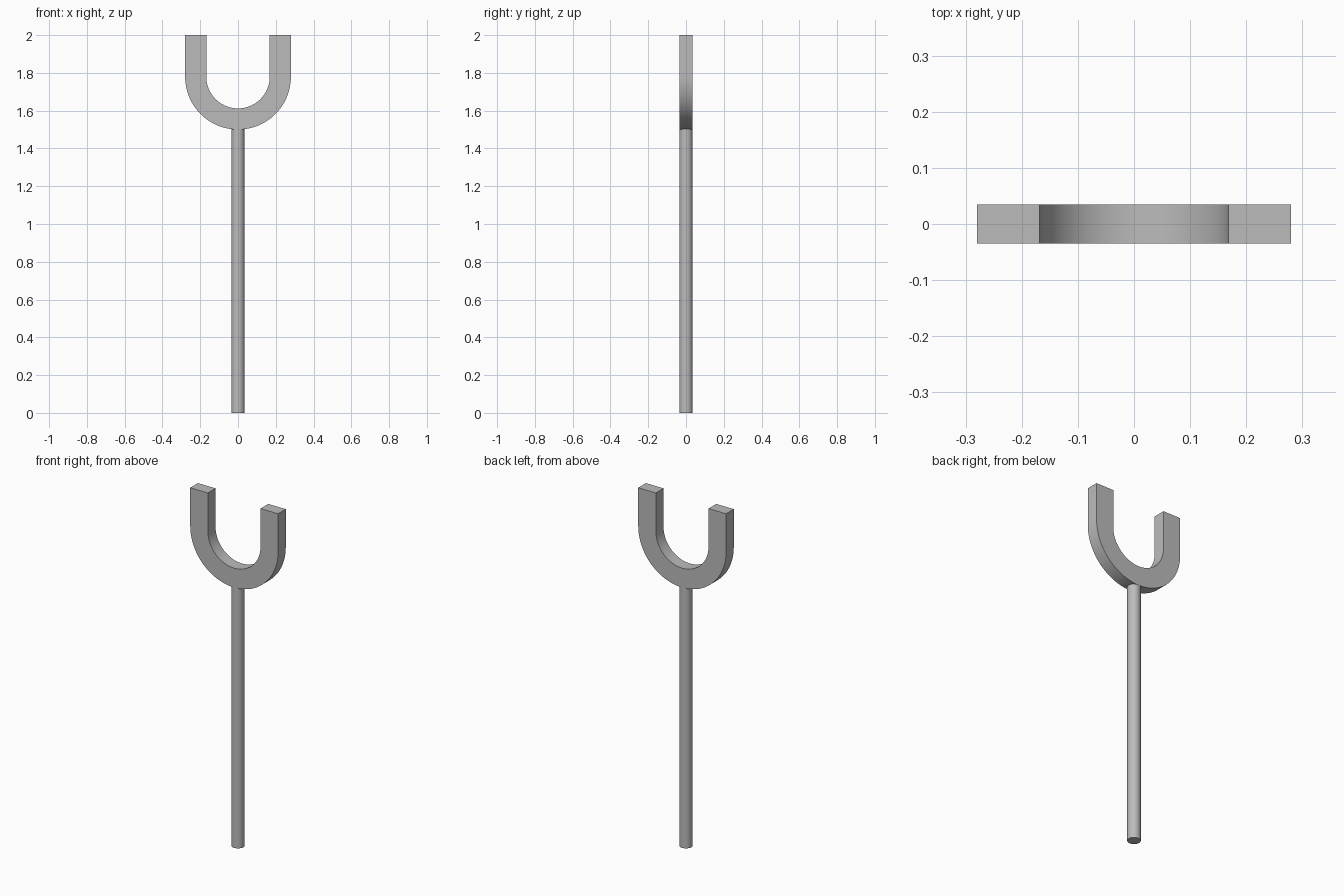
import bpy, bmesh
from math import pi, cos, sin, radians

cube = bpy.data.objects.get("Cube")
if cube:
    bpy.data.objects.remove(cube, do_unlink=True)

OUTER, INNER = 0.28, 0.168
HALF_DEPTH = 0.035
CENTRE_Z, TOP_Z = 1.78, 2.0
STEPS = 48

grey = bpy.data.materials.new("plain grey")
grey.use_nodes = True
colour = (0.5, 0.5, 0.5, 1)
grey.diffuse_color = colour
grey.node_tree.nodes["Principled BSDF"].inputs["Base Color"].default_value = colour


def finish(obj, name):
    obj.name = obj.data.name = name
    obj.data.materials.append(grey)
    bpy.ops.object.select_all(action="DESELECT")
    obj.select_set(True)
    bpy.context.view_layer.objects.active = obj
    bpy.ops.object.shade_smooth_by_angle(angle=radians(30))


def u_path(radius):
    """Straight prong, half circle, straight prong."""
    arc = [(radius * cos(a), CENTRE_Z + radius * sin(a))
           for a in (pi + pi * i / STEPS for i in range(STEPS + 1))]
    return [(-radius, TOP_Z)] + arc + [(radius, TOP_Z)]


# U-shaped fork: a rectangular section swept along the U
bm = bmesh.new()
rings = []
for (ox, oz), (ix, iz) in zip(u_path(OUTER), u_path(INNER)):
    section = [(ox, -HALF_DEPTH, oz), (ix, -HALF_DEPTH, iz),
               (ix, HALF_DEPTH, iz), (ox, HALF_DEPTH, oz)]
    rings.append([bm.verts.new(p) for p in section])
for a, b in zip(rings, rings[1:]):
    for i in range(4):
        j = (i + 1) % 4
        bm.faces.new((a[i], a[j], b[j], b[i]))
bm.faces.new(rings[0])
bm.faces.new(rings[-1])
bmesh.ops.recalc_face_normals(bm, faces=bm.faces)
mesh = bpy.data.meshes.new("fork")
bm.to_mesh(mesh)
bm.free()
fork = bpy.data.objects.new("fork", mesh)
bpy.context.collection.objects.link(fork)
finish(fork, "fork")

# Round handle, its top set just inside the fork
handle_top = CENTRE_Z - OUTER + 0.01
bpy.ops.mesh.primitive_cylinder_add(vertices=48, radius=HALF_DEPTH, depth=handle_top,
                                    location=(0, 0, handle_top / 2))
finish(bpy.context.object, "handle")
